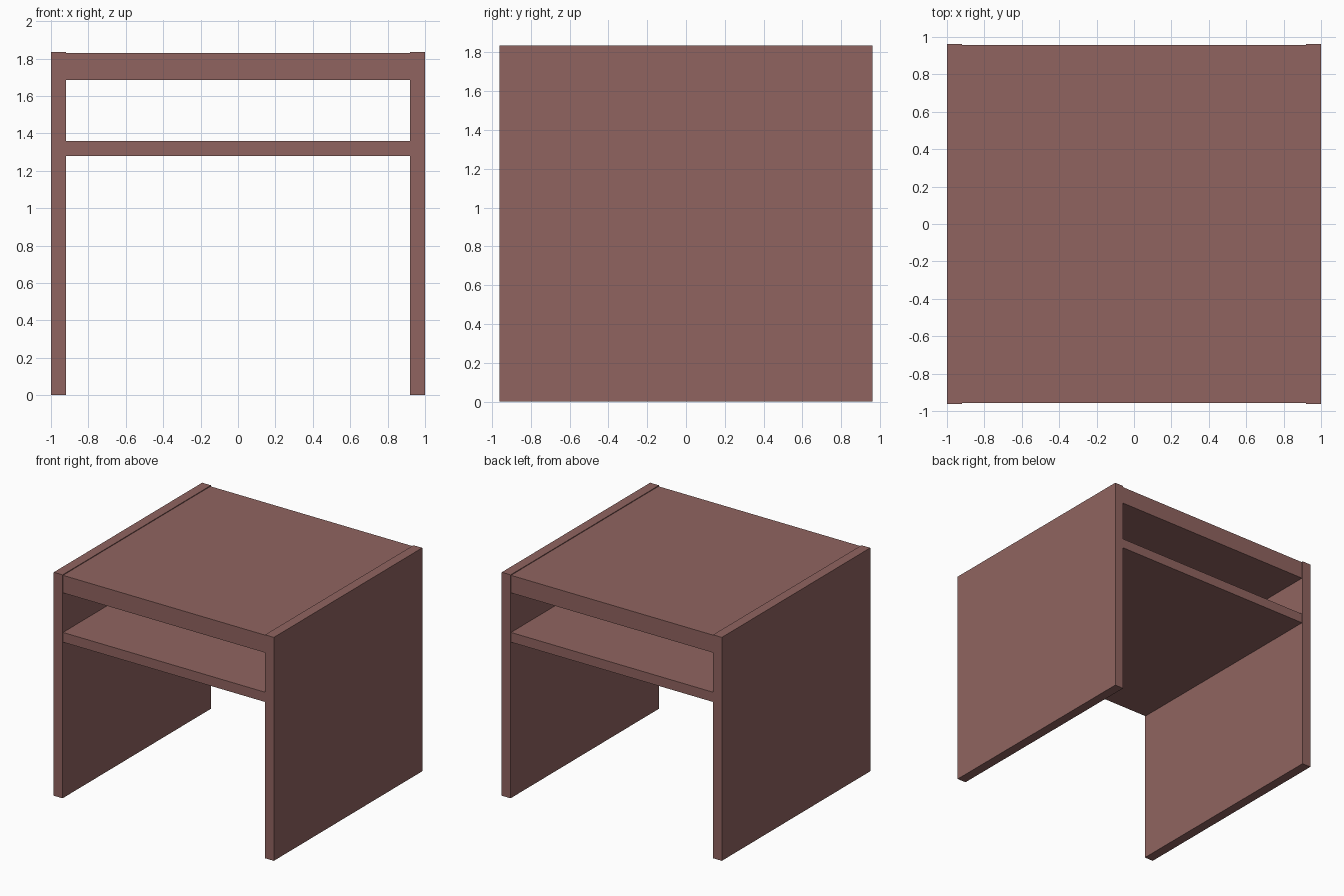
import bpy

if "Cube" in bpy.data.objects:
    bpy.data.objects.remove(bpy.data.objects["Cube"])

# Single reddish-brown wood colour
wood = bpy.data.materials.new("reddish brown wood")
wood.diffuse_color = (0.28, 0.127, 0.117, 1.0)
wood.use_nodes = True
wood.node_tree.nodes["Principled BSDF"].inputs["Base Color"].default_value = wood.diffuse_color


def board(name, low, high):
    """Rectangular board between two opposite corners."""
    size = [h - l for l, h in zip(low, high)]
    centre = [(h + l) / 2 for l, h in zip(low, high)]
    bpy.ops.mesh.primitive_cube_add(size=1, location=centre)
    obj = bpy.context.object
    obj.name = name
    obj.scale = size
    bpy.ops.object.transform_apply(location=False, rotation=False, scale=True)
    obj.data.materials.append(wood)
    return obj


# Side panels, standing slightly proud of the boards between them
board("left_side_panel", (-1.0, -0.963, 0.0), (-0.92, 0.963, 1.835))
board("right_side_panel", (0.92, -0.963, 0.0), (1.0, 0.963, 1.835))

# Thick top and thin shelf
board("table_top", (-0.92, -0.957, 1.685), (0.92, 0.957, 1.829))
board("shelf", (-0.92, -0.957, 1.28), (0.92, 0.957, 1.36))
